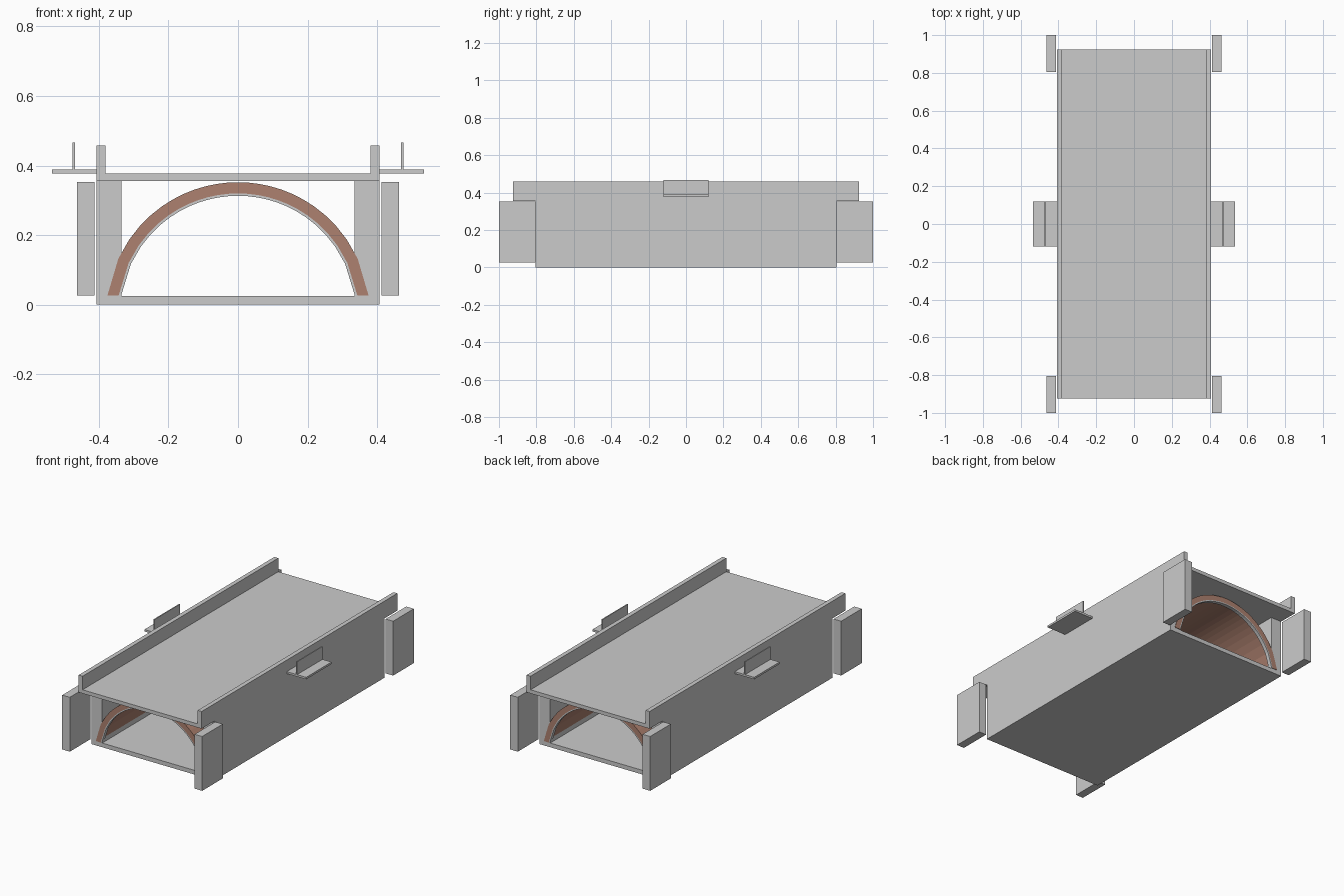
import bpy, bmesh, math

if "Cube" in bpy.data.objects:
    bpy.data.objects.remove(bpy.data.objects["Cube"])

BRICK = bpy.data.materials.new("brick")
BRICK.diffuse_color = (0.42, 0.22, 0.16, 1)
BRICK.use_nodes = True
BRICK.node_tree.nodes["Principled BSDF"].inputs["Base Color"].default_value = BRICK.diffuse_color


def make_object(name, bm, material=None):
    bmesh.ops.recalc_face_normals(bm, faces=bm.faces)
    mesh = bpy.data.meshes.new(name)
    bm.to_mesh(mesh)
    bm.free()
    obj = bpy.data.objects.new(name, mesh)
    bpy.context.collection.objects.link(obj)
    if material:
        mesh.materials.append(material)
    return obj


def box(name, x0, x1, y0, y1, z0, z1):
    bm = bmesh.new()
    bmesh.ops.create_cube(bm, size=1)
    for v in bm.verts:
        v.co = ((x0 + x1) / 2 + v.co.x * (x1 - x0),
                (y0 + y1) / 2 + v.co.y * (y1 - y0),
                (z0 + z1) / 2 + v.co.z * (z1 - z0))
    return make_object(name, bm)


def arch(name, r_in, r_out, y0, y1, material=None, steps=24, zc=-0.027, foot=0.027):
    # Segmental arch, stepped evenly across the span
    def curve(r):
        half = math.sqrt(r * r - (foot - zc) ** 2)
        xs = [-half + 2 * half * i / steps for i in range(steps + 1)]
        return [(x, zc + math.sqrt(r * r - x * x)) for x in xs]
    bm = bmesh.new()
    rows = [[bm.verts.new((x, y, z)) for x, z in curve(r)]
            for r, y in ((r_in, y0), (r_out, y0), (r_out, y1), (r_in, y1))]
    for k in range(4):
        a, b = rows[k], rows[(k + 1) % 4]
        for i in range(steps):
            bm.faces.new((a[i], a[i + 1], b[i + 1], b[i]))
    for end in (0, -1):
        bm.faces.new([row[end] for row in rows])
    return make_object(name, bm, material)


# Floor and road deck
box("floor_slab", -0.335, 0.335, -0.805, 0.805, 0, 0.025)
box("road_deck", -0.407, 0.407, -0.925, 0.925, 0.355, 0.377)

# Brick vault with a thin stone lining ring at each mouth
arch("brick_vault", 0.347, 0.379, -0.808, 0.808, BRICK)
for s, end in ((-1, "front"), (1, "back")):
    y0, y1 = sorted((s * 0.785, s * 0.808))
    arch(f"{end}_lining_ring", 0.340, 0.347, y0, y1)

# Parts repeated on both sides
for s, side in ((-1, "left"), (1, "right")):
    def side_box(name, xa, xb, *rest):
        x0, x1 = sorted((s * xa, s * xb))
        box(f"{side}_{name}", x0, x1, *rest)

    side_box("side_wall", 0.335, 0.407, -0.805, 0.805, 0, 0.355)
    side_box("parapet", 0.381, 0.407, -0.925, 0.925, 0.377, 0.458)
    side_box("ledge", 0.407, 0.535, -0.12, 0.12, 0.377, 0.389)
    side_box("ledge_rail", 0.469, 0.475, -0.12, 0.12, 0.389, 0.466)
    side_box("front_wing_wall", 0.413, 0.463, -1.0, -0.805, 0.027, 0.352)
    side_box("back_wing_wall", 0.413, 0.463, 0.805, 1.0, 0.027, 0.352)
